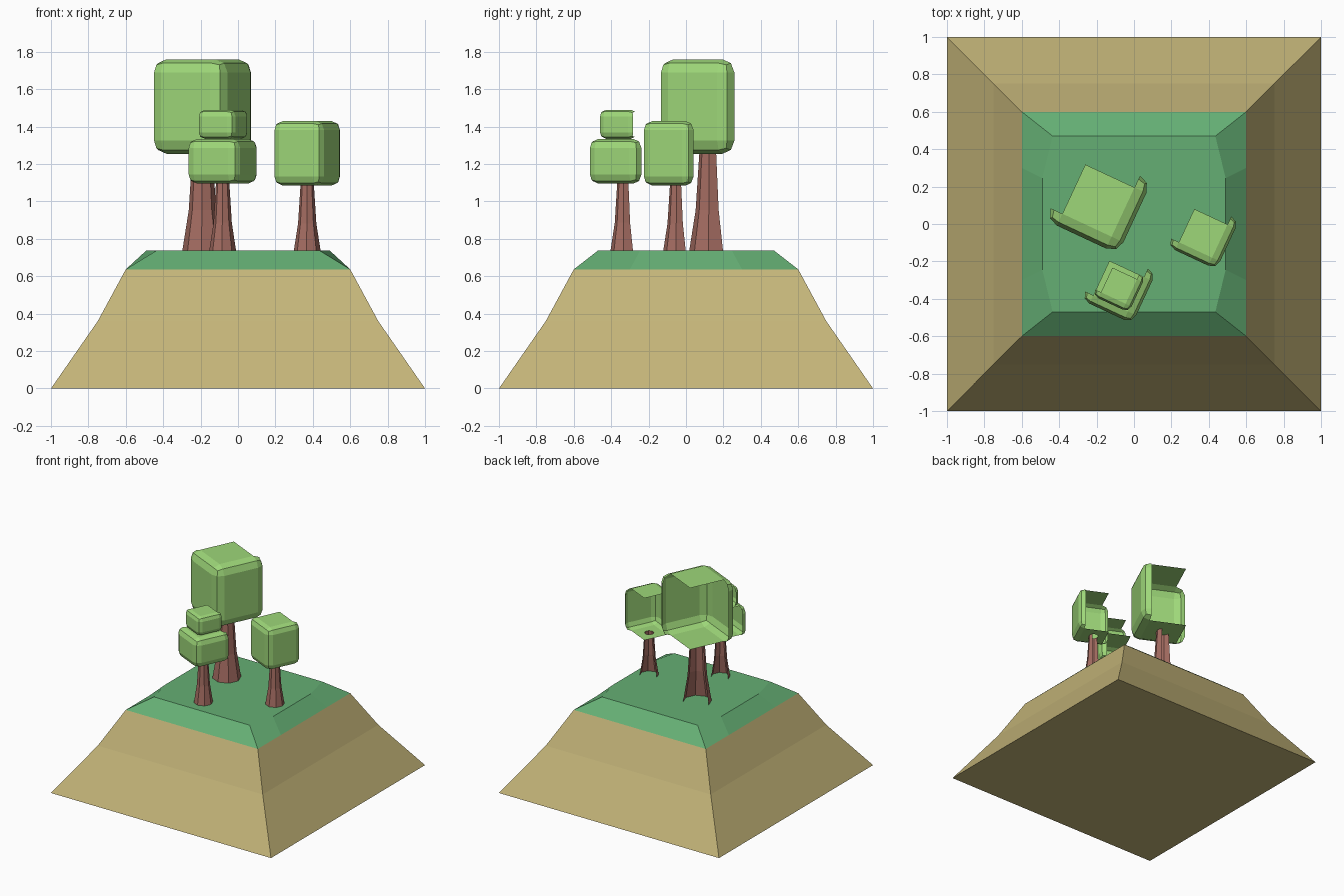
import bpy, bmesh, math
from mathutils import Matrix, Vector

cube = bpy.data.objects.get("Cube")
if cube:
    bpy.data.objects.remove(cube)


def material(name, rgb):
    m = bpy.data.materials.new(name)
    m.use_nodes = True
    m.diffuse_color = (*rgb, 1)
    m.node_tree.nodes["Principled BSDF"].inputs["Base Color"].default_value = (*rgb, 1)
    return m


SAND = material("sand", (0.55, 0.46, 0.19))
GRASS = material("grass", (0.13, 0.43, 0.175))
BARK = material("bark", (0.37, 0.15, 0.12))
LEAF = material("leaf green", (0.34, 0.68, 0.19))
TURN = math.radians(-25)


def finish(name, bm, mat, place=Matrix()):
    bm.transform(place)
    mesh = bpy.data.meshes.new(name)
    bm.to_mesh(mesh)
    bm.free()
    mesh.materials.append(mat)
    obj = bpy.data.objects.new(name, mesh)
    bpy.context.collection.objects.link(obj)
    return obj


def loft(rings, bottom=False, top=False):
    """Join rings of points, listed counter-clockwise from the bottom up."""
    bm = bmesh.new()
    loops = [[bm.verts.new(p) for p in ring] for ring in rings]
    n = len(rings[0])
    for low, high in zip(loops, loops[1:]):
        for i in range(n):
            j = (i + 1) % n
            bm.faces.new((low[i], low[j], high[j], high[i]))
    if bottom:
        bm.faces.new(loops[0][::-1])
    if top:
        bm.faces.new(loops[-1])
    return bm


def circle(r, z):
    return [(r * math.cos(a), r * math.sin(a), z)
            for a in (math.radians(22.5 + 45 * i) for i in range(8))]


def outline(corner, side, z):
    """Eight-point outline mirrored in x and y."""
    (cx, cy), (sx, sy) = corner, side
    return [(cx, -cy, z), (sx, -sy, z), (sx, sy, z), (cx, cy, z),
            (-cx, cy, z), (-sx, sy, z), (-sx, -sy, z), (-cx, -cy, z)]


def trunk(name, x, y, z0, z1, r):
    bm = loft([circle(r, z0), circle(r * 0.68, z0 + (z1 - z0) * 0.42), circle(r * 0.5, z1)])
    # open on the back left side
    gone = [f for f in bm.faces
            if f.calc_center_median().to_2d().normalized().dot((0.707, -0.707)) < -0.3]
    bmesh.ops.delete(bm, geom=gone, context="FACES")
    finish(name, bm, BARK, Matrix.Translation((x, y, 0)) @ Matrix.Rotation(TURN, 4, "Z"))


def foliage(name, x, y, z0, z1, half, hole=0, trimmed=False):
    bm = bmesh.new()
    bmesh.ops.create_cube(bm, size=1)
    bmesh.ops.scale(bm, vec=(2 * half, 2 * half, z1 - z0), verts=bm.verts)
    r = half * 0.325
    bmesh.ops.bevel(bm, geom=bm.edges[:], offset=r, segments=2, profile=0.5, affect="EDGES")
    flat = half - r + 0.001
    gone = []
    for f in bm.faces:
        c = f.calc_center_median()
        left = c.x < -flat and c.y > -flat
        back = c.y > flat and c.x < (c.y - 0.001 if trimmed else flat)
        if left or back:
            gone.append(f)
    # hollow shell, open at the left and back
    bmesh.ops.delete(bm, geom=gone, context="FACES")
    if hole:
        # opening in the underside above the trunk
        floor = min(bm.faces, key=lambda f: f.calc_center_median().z)
        rim = floor.edges[:]
        bmesh.ops.delete(bm, geom=[floor], context="FACES_ONLY")
        ring = [bm.verts.new(p) for p in circle(hole, (z0 - z1) / 2)]
        rim += [bm.edges.new((ring[i - 1], ring[i])) for i in range(8)]
        made = bmesh.ops.bridge_loops(bm, edges=rim)["faces"]
        for f in made:
            f.normal_update()
            if f.normal.z > 0:
                f.normal_flip()
    place = Matrix.Translation((x, y, (z0 + z1) / 2)) @ Matrix.Rotation(TURN, 4, "Z")
    finish(name, bm, LEAF, place)


# Sandy hill and grass cap
finish("sand_hill", loft([[(h, -h, z), (h, h, z), (-h, h, z), (-h, -h, z)]
                          for h, z in ((1, 0), (0.75, 0.36), (0.6, 0.637))], bottom=True), SAND)
finish("grass_cap", loft([outline((0.6, 0.6), (0.6, 0.3), 0.637),
                          outline((0.435, 0.47), (0.49, 0.245), 0.738)], top=True), GRASS)

# Trees: name, x, y, underside, top, half width, trunk radius
for name, x, y, z0, z1, half, r in (
        ("large", -0.19, 0.125, 1.255, 1.76, 0.215, 0.108),
        ("medium", 0.37, -0.05, 1.085, 1.43, 0.145, 0.072),
        ("double", -0.082, -0.332, 1.095, 1.335, 0.151, 0.072)):
    trunk(name + "_tree_trunk", x, y, 0.735, z0, r)
    foliage(name + "_tree_foliage", x, y, z0, z1, half, hole=r * 0.5)
foliage("double_tree_upper_foliage", -0.08, -0.33, 1.335, 1.49, 0.1075, trimmed=True)
